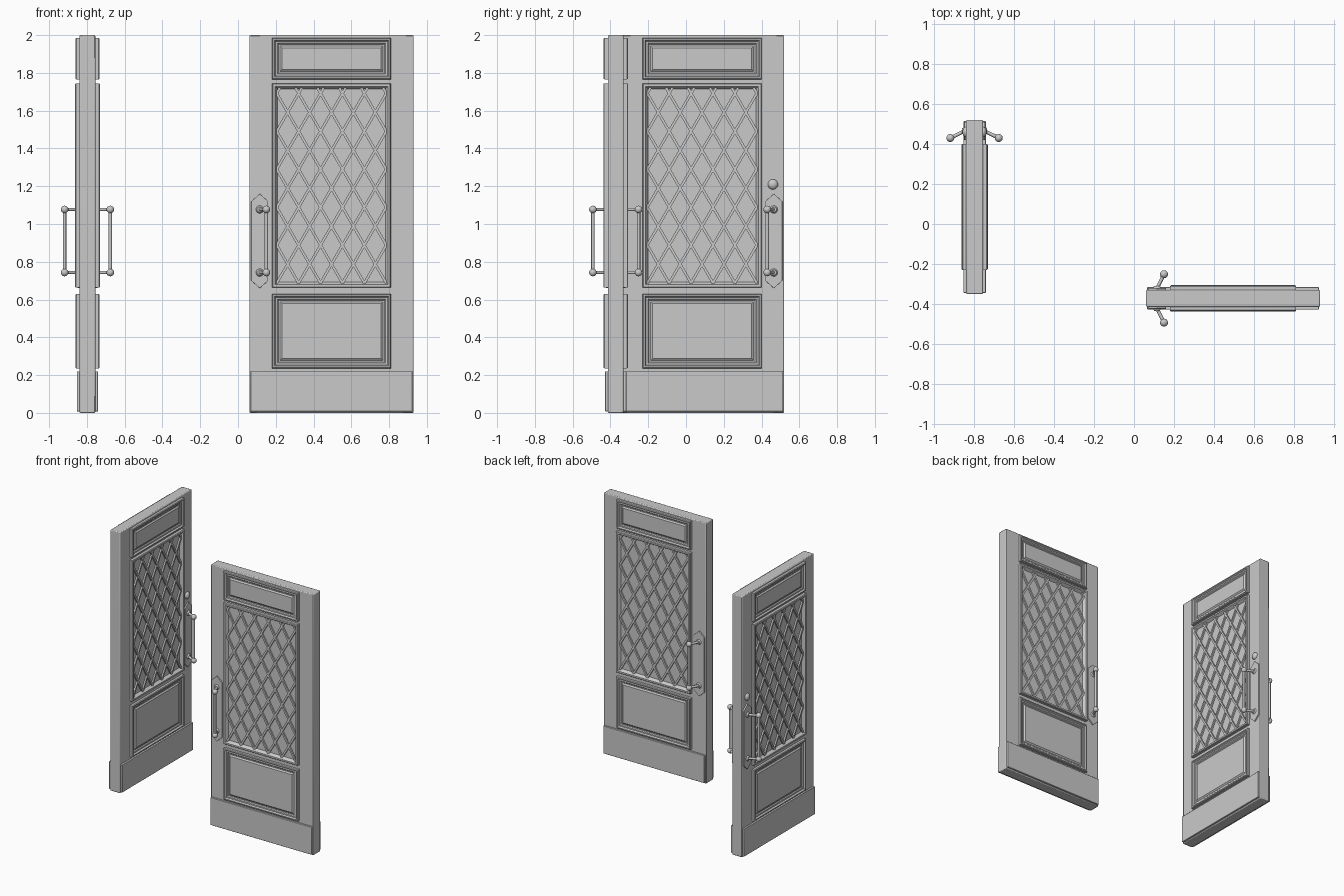
import bpy
import bmesh
from math import pi, radians, sin, cos
from mathutils import Matrix, Vector

cube = bpy.data.objects.get("Cube")
if cube:
    bpy.data.objects.remove(cube, do_unlink=True)

grey = bpy.data.materials.new("plain grey")
grey.use_nodes = True
COLOUR = (0.59, 0.59, 0.59, 1)
grey.diffuse_color = COLOUR
grey.node_tree.nodes["Principled BSDF"].inputs["Base Color"].default_value = COLOUR

# Each door is built in its own frame: x from the handle edge, y through the
# thickness, z up.
WIDTH, HEIGHT, HALF = 0.87, 2.0, 0.042


def make(name, bm, place, smooth=False, bevel=0):
    bmesh.ops.recalc_face_normals(bm, faces=bm.faces)
    mesh = bpy.data.meshes.new(name)
    bm.to_mesh(mesh)
    bm.free()
    mesh.materials.append(grey)
    ob = bpy.data.objects.new(name, mesh)
    bpy.context.collection.objects.link(ob)
    ob.matrix_world = place
    if bevel:
        mod = ob.modifiers.new("soft edges", 'BEVEL')
        mod.width = bevel
        mod.segments = 2
    if smooth:
        bpy.ops.object.select_all(action='DESELECT')
        ob.select_set(True)
        bpy.context.view_layer.objects.active = ob
        bpy.ops.object.shade_smooth_by_angle(angle=radians(35))
    return ob


def add_box(bm, low, high):
    low, high = Vector(low), Vector(high)
    m = Matrix.Translation((low + high) / 2) @ Matrix.Diagonal((*(high - low), 1))
    bmesh.ops.create_cube(bm, size=1, matrix=m)


def add_rod(bm, a, b, r1, r2=None, sides=12):
    a, b = Vector(a), Vector(b)
    turn = (b - a).to_track_quat('Z', 'Y').to_matrix().to_4x4()
    bmesh.ops.create_cone(bm, cap_ends=True, segments=sides, radius1=r1,
                          radius2=r1 if r2 is None else r2, depth=(b - a).length,
                          matrix=Matrix.Translation((a + b) / 2) @ turn)


def add_ball(bm, centre, r, squash=1):
    m = Matrix.Translation(centre) @ Matrix.Diagonal((1, squash, 1, 1))
    bmesh.ops.create_uvsphere(bm, u_segments=16, v_segments=10, radius=r, matrix=m)


def add_moulding(bm, rect, profile, side):
    """Loft nested rectangles; profile holds (inset, height from door centre)."""
    x0, x1, z0, z1 = rect
    last = None
    for d, h in profile:
        ring = [bm.verts.new((x, side * h, z)) for x, z in
                ((x0 + d, z0 + d), (x1 - d, z0 + d), (x1 - d, z1 - d), (x0 + d, z1 - d))]
        if last:
            for i in range(4):
                j = (i + 1) % 4
                bm.faces.new((last[i], last[j], ring[j], ring[i]))
        last = ring
    bm.faces.new(last)


def add_lattice(bm, rect, side):
    """Two sets of slanted bars clipped to the window opening."""
    x0, x1, z0, z1 = rect
    pitch, lean, slope = 0.116, radians(30), 3 ** 0.5
    middle = (x0 + x1) / 2
    for sign in (1, -1):
        for k in range(-9, 10):
            # x = start + sign * (z - z0) / slope
            start = middle + (k + 0.5) * pitch
            za = z0 + sign * slope * ((x0 if sign > 0 else x1) - start)
            zb = z0 + sign * slope * ((x1 if sign > 0 else x0) - start)
            za, zb = max(za, z0), min(zb, z1)
            if zb - za < 0.02:
                continue
            zm = (za + zb) / 2
            xm = start + sign * (zm - z0) / slope
            m = (Matrix.Translation((xm, side * 0.047, zm))
                 @ Matrix.Rotation(sign * lean, 4, 'Y')
                 @ Matrix.Diagonal((0.014, 0.016, (zb - za) / cos(lean), 1)))
            bmesh.ops.create_cube(bm, size=1, matrix=m)


PANEL = ((0, 0.03), (0, 0.059), (0.004, 0.064), (0.012, 0.064), (0.018, 0.053),
         (0.028, 0.053), (0.034, 0.047), (0.042, 0.047), (0.052, 0.055))
FRAME = ((0, 0.03), (0, 0.061), (0.004, 0.066), (0.016, 0.066),
         (0.022, 0.056), (0.03, 0.0435))
TOP = (0.12, 0.75, 1.765, 1.985)
WINDOW = (0.12, 0.75, 0.663, 1.745)
BOTTOM = (0.12, 0.75, 0.235, 0.63)
OPENING = (0.144, 0.726, 0.687, 1.721)
POST, GRIP = 0.055, 0.09
GRIP_LOW, GRIP_HIGH = 0.743, 1.077


def build_door(label, place, locks):
    # Slab and kick plate
    bm = bmesh.new()
    add_box(bm, (0, -HALF, 0), (WIDTH, HALF, HEIGHT))
    make(label + "_slab", bm, place, True, 0.006)
    bm = bmesh.new()
    add_box(bm, (0.006, -0.056, 0.008), (WIDTH - 0.006, 0.056, 0.22))
    make(label + "_kick_plate", bm, place, True, 0.003)

    for side, face in ((-1, "outer"), (1, "inner")):
        name = label + "_" + face + "_"
        # Raised panels, window frame and lattice
        for part, rect, profile in (("top_panel", TOP, PANEL),
                                    ("window_frame", WINDOW, FRAME),
                                    ("bottom_panel", BOTTOM, PANEL)):
            bm = bmesh.new()
            add_moulding(bm, rect, profile, side)
            make(name + part, bm, place)
        bm = bmesh.new()
        add_lattice(bm, OPENING, side)
        make(name + "lattice", bm, place)

        # Handle plate with pointed ends
        bm = bmesh.new()
        outline = [(0.01, 0.70), (POST, 0.66), (0.10, 0.70),
                   (0.10, 1.12), (POST, 1.16), (0.01, 1.12)]
        plate = bm.faces.new([bm.verts.new((x, side * 0.04, z)) for x, z in outline])
        new = bmesh.ops.extrude_face_region(bm, geom=[plate])["geom"]
        bmesh.ops.translate(bm, vec=(0, side * 0.012, 0),
                            verts=[v for v in new if isinstance(v, bmesh.types.BMVert)])
        make(name + "handle_plate", bm, place, False, 0.002)

        # Pull handle: rosettes, slanted posts, balls and grip
        bm = bmesh.new()
        for z in (GRIP_LOW, GRIP_HIGH):
            add_rod(bm, (POST, side * 0.05, z), (POST, side * 0.062, z), 0.022, 0.014, 16)
            add_rod(bm, (POST, side * 0.05, z), (GRIP, side * 0.121, z), 0.009)
            add_ball(bm, (GRIP, side * 0.121, z), 0.02)
        add_rod(bm, (GRIP, side * 0.121, GRIP_LOW), (GRIP, side * 0.121, GRIP_HIGH), 0.009)
        make(name + "pull_handle", bm, place, True)

        # Lock cylinder
        if locks:
            bm = bmesh.new()
            add_ball(bm, (0.06, side * HALF, 1.21), 0.027, 0.7)
            make(name + "lock", bm, place, True)


build_door("closed_door", Matrix.Translation((0.06, -0.372, 0)), False)
build_door("open_door", Matrix.Translation((-0.797, 0.52, 0))
           @ Matrix.Rotation(-pi / 2, 4, 'Z'), True)
